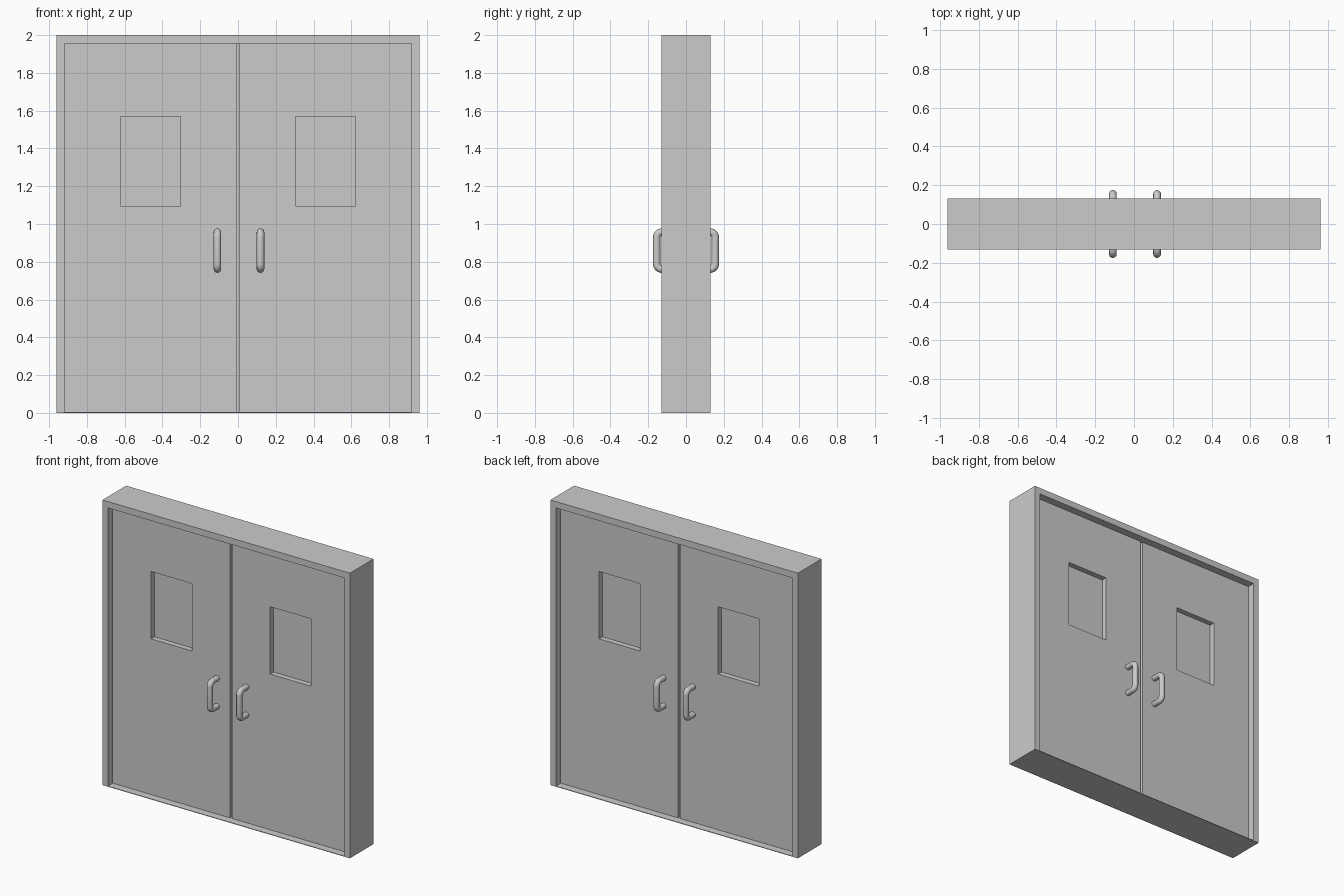
import bpy, bmesh, math

if "Cube" in bpy.data.objects:
    bpy.data.objects.remove(bpy.data.objects["Cube"])

W, H, D = 0.96, 2.0, 0.131        # frame half width, height, half depth
DOOR_Y, GLASS_Y = 0.077, 0.039    # half thicknesses of door and glass
SILL, GAP = 0.004, 0.008


def make_object(name, bm):
    bmesh.ops.recalc_face_normals(bm, faces=bm.faces)
    mesh = bpy.data.meshes.new(name)
    bm.to_mesh(mesh)
    bm.free()
    ob = bpy.data.objects.new(name, mesh)
    bpy.context.collection.objects.link(ob)
    return ob


def panel(name, outer, half_depth, hole=None):
    """Upright slab (x0, z0, x1, z1), optionally with a rectangular hole."""
    bm = bmesh.new()

    def corners(r):
        x0, z0, x1, z1 = r
        return [bm.verts.new((x, -half_depth, z))
                for x, z in ((x0, z0), (x1, z0), (x1, z1), (x0, z1))]

    a = corners(outer)
    if hole:
        b = corners(hole)
        for i in range(4):
            j = (i + 1) % 4
            bm.faces.new((a[i], a[j], b[j], b[i]))
    else:
        bm.faces.new(a)
    new = bmesh.ops.extrude_face_region(bm, geom=bm.faces[:], use_keep_orig=True)
    verts = [g for g in new["geom"] if isinstance(g, bmesh.types.BMVert)]
    bmesh.ops.translate(bm, verts=verts, vec=(0, 2 * half_depth, 0))
    return make_object(name, bm)


def handle(name, x, side):
    """D-shaped pull handle: a round tube swept along a rounded path."""
    z0, z1, y_out, r = 0.761, 0.957, 0.155, 0.028
    pts = [(DOOR_Y - 0.01, z0)]
    for cz, start in ((z0 + r, -90), (z1 - r, 0)):
        for k in range(7):
            t = math.radians(start + 15 * k)
            pts.append((y_out - r + r * math.cos(t), cz + r * math.sin(t)))
    pts.append((DOOR_Y - 0.01, z1))
    curve = bpy.data.curves.new(name, 'CURVE')
    curve.dimensions = '3D'
    curve.bevel_depth = 0.02
    curve.bevel_resolution = 4
    curve.use_fill_caps = True
    spline = curve.splines.new('POLY')
    spline.points.add(len(pts) - 1)
    for p, (y, z) in zip(spline.points, pts):
        p.co = (x, side * y, z, 1)
    ob = bpy.data.objects.new(name, curve)
    bpy.context.collection.objects.link(ob)
    bpy.ops.object.select_all(action='DESELECT')
    ob.select_set(True)
    bpy.context.view_layer.objects.active = ob
    bpy.ops.object.convert(target='MESH')
    bpy.ops.object.shade_smooth_by_angle(angle=math.radians(40))


# Frame with thin sill
panel("door_frame", (-W, 0, W, H), D, (-0.918, SILL, 0.918, 1.955))

# Two door leaves with recessed windows and handles on both faces
for side, s, hx in (("left", -1, -0.109), ("right", 1, 0.119)):
    xs = sorted((s * GAP, s * 0.918))
    wx = sorted((s * 0.304, s * 0.621))
    window = (wx[0], 1.096, wx[1], 1.568)
    panel(side + "_door", (xs[0], SILL, xs[1], 1.955), DOOR_Y, window)
    panel(side + "_window_pane", window, GLASS_Y)
    for face, fy in (("front", -1), ("back", 1)):
        handle(f"{side}_{face}_handle", hx, fy)

# Seal strip closing the gap between the leaves
panel("centre_seal", (-GAP, SILL, GAP, 1.955), 0.045)
